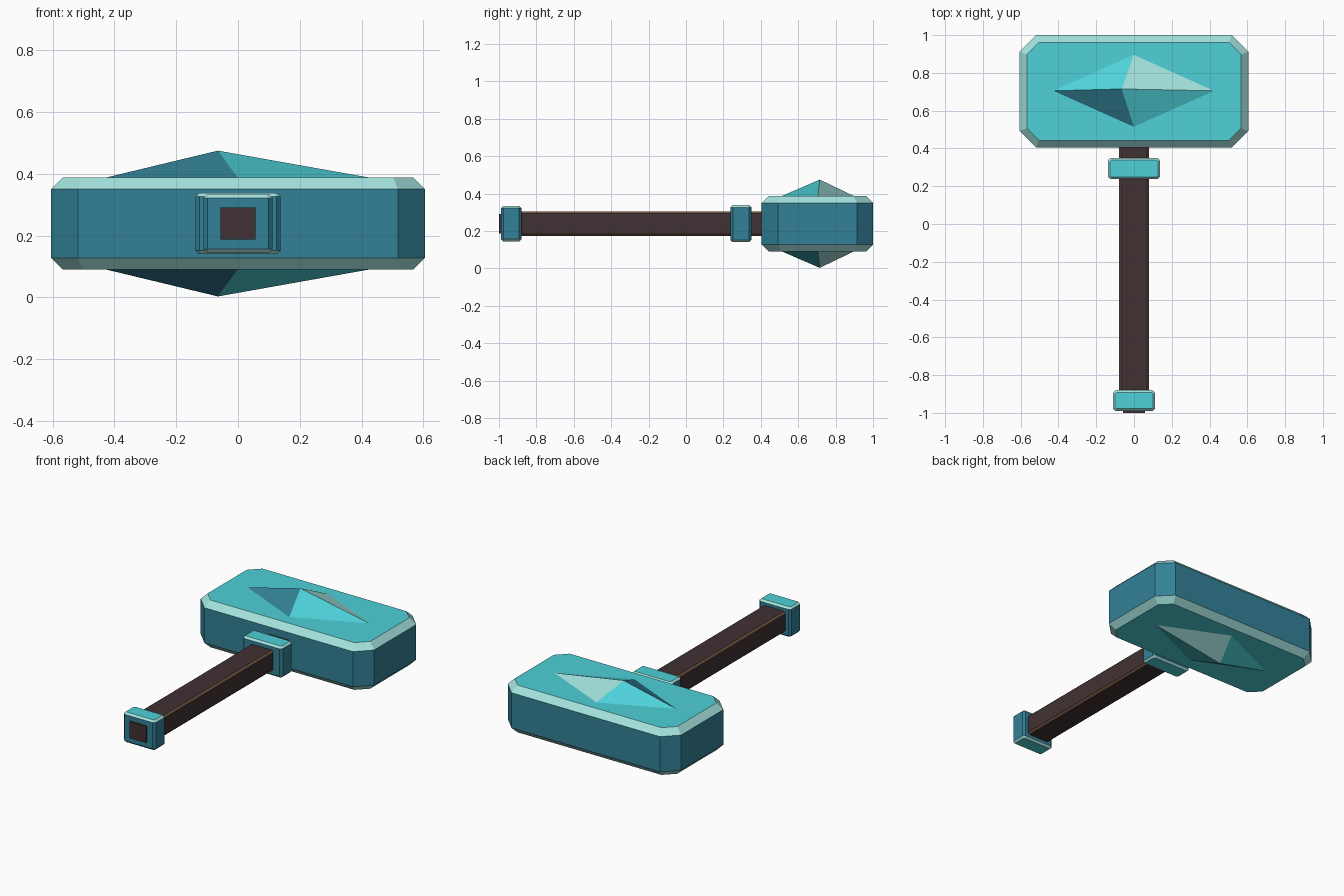
import bpy, bmesh, math

if "Cube" in bpy.data.objects:
    bpy.data.objects.remove(bpy.data.objects["Cube"])


def material(name, r, g, b):
    lin = [(c / 255 / 12.92) if c / 255 <= 0.04045 else ((c / 255 + 0.055) / 1.055) ** 2.4
           for c in (r, g, b)]
    m = bpy.data.materials.new(name)
    m.diffuse_color = (*lin, 1)
    m.use_nodes = True
    m.node_tree.nodes["Principled BSDF"].inputs["Base Color"].default_value = m.diffuse_color
    return m


TEAL = material("teal", 78, 209, 217)
BLUE = material("steel_blue", 50, 129, 151)
MINT = material("pale_mint", 164, 227, 222)
WOOD = material("dark_wood", 65, 49, 51)
EDGE = material("worn_wood_edge", 112, 84, 62)
MID = 0.239  # height of the mirror plane


def finish(bm, name, mats):
    bmesh.ops.recalc_face_normals(bm, faces=bm.faces)
    me = bpy.data.meshes.new(name)
    bm.to_mesh(me)
    bm.free()
    for m in mats:
        me.materials.append(m)
    ob = bpy.data.objects.new(name, me)
    bpy.context.collection.objects.link(ob)
    return ob


def octagon(hx, hy, c):
    """Rectangle outline with cut corners."""
    return [(hx - c, -hy), (hx, c - hy), (hx, hy - c), (hx - c, hy),
            (c - hx, hy), (-hx, hy - c), (-hx, c - hy), (c - hx, -hy)]


def loft(bm, rings):
    loops = [[bm.verts.new(p) for p in ring] for ring in rings]
    for a, b in zip(loops, loops[1:]):
        for i in range(len(a)):
            j = (i + 1) % len(a)
            bm.faces.new((a[i], a[j], b[j], b[i]))
    bm.faces.new(loops[0])
    bm.faces.new(loops[-1])


def rimmed_block(name, hx, y0, y1, hz, corner, rim):
    """Block with cut upright corners and sloped rims above and below."""
    cy, hy = (y0 + y1) / 2, (y1 - y0) / 2
    outer = octagon(hx, hy, corner)
    inner = octagon(hx - rim, hy - rim, corner - rim * 0.586)
    levels = [(inner, -hz), (outer, rim - hz), (outer, hz - rim), (inner, hz)]
    bm = bmesh.new()
    loft(bm, [[(x, y + cy, MID + z) for x, y in o] for o, z in levels])
    bm.normal_update()
    for f in bm.faces:  # flat caps teal, sloped rims mint, walls blue
        up = abs(f.normal.z)
        f.material_index = 0 if up > 0.95 else 2 if up > 0.2 else 1
    return finish(bm, name, (TEAL, BLUE, MINT))


# Hammer head and the two collars
rimmed_block("hammer_head", 0.605, 0.405, 1.0, 0.149, 0.087, 0.038)
rimmed_block("upper_collar", 0.138, 0.237, 0.35, 0.099, 0.014, 0.012)
rimmed_block("end_collar", 0.112, -0.99, -0.88, 0.095, 0.014, 0.012)

# Off-centre faceted gems above and below the head
for name, s in (("top_gem", 1), ("bottom_gem", -1)):
    bm = bmesh.new()
    z = MID + s * 0.147
    base = [bm.verts.new(p) for p in
            ((0.435, 0.705, z), (0, 0.9, z), (-0.435, 0.705, z), (0, 0.51, z))]
    apex = bm.verts.new((-0.065, 0.715, MID + s * 0.236))
    for i, mat in enumerate((2, 0, 1, 0)):
        bm.faces.new((base[i], base[(i + 1) % 4], apex)).material_index = mat
    bm.faces.new(base)
    finish(bm, name, (TEAL, BLUE, MINT))

# Handle with worn, chamfered long edges
bm = bmesh.new()
section = octagon(0.08, 0.065, 0.011)
loft(bm, [[(x, y, MID + z) for x, z in section] for y in (-0.97, 0.43)])
bm.normal_update()
for f in bm.faces:
    n = f.normal
    f.material_index = 1 if abs(n.x) > 0.3 and abs(n.z) > 0.3 else 0
finish(bm, "handle", (WOOD, EDGE))

# Square handle tip showing through the end collar
bm = bmesh.new()
tip = [(-1, -1), (1, -1), (1, 1), (-1, 1)]
loft(bm, [[(x * 0.057, y, MID + z * 0.052) for x, z in tip] for y in (-1.0, -0.97)])
finish(bm, "handle_tip", (WOOD,))
